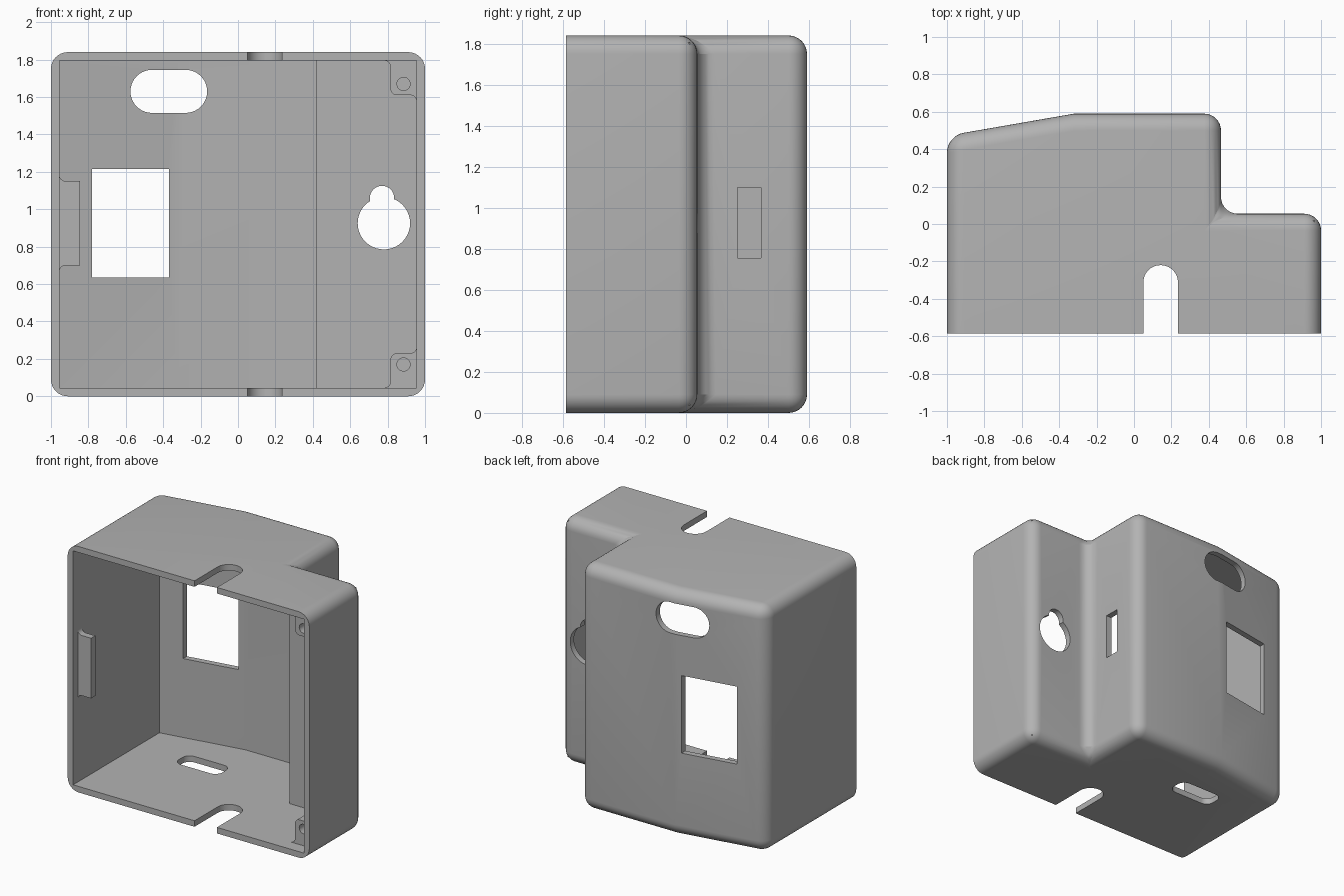
import bpy, bmesh, math
from mathutils import Vector

if "Cube" in bpy.data.objects:
    bpy.data.objects.remove(bpy.data.objects["Cube"], do_unlink=True)

HEIGHT, FRONT, WALL, FILLET = 1.84, -0.585, 0.045, 0.09

plastic = bpy.data.materials.new("grey_plastic")
plastic.use_nodes = True
grey = (0.45, 0.45, 0.45, 1)
plastic.diffuse_color = grey
plastic.node_tree.nodes["Principled BSDF"].inputs["Base Color"].default_value = grey


def rounded(corners, steps=10):
    """Outline from (u, v, radius) corners, each replaced by an arc."""
    out = []
    for i, (u, v, r) in enumerate(corners):
        p = Vector((u, v))
        if r == 0:
            out.append(p)
            continue
        a = (Vector(corners[i - 1][:2]) - p).normalized()
        b = (Vector(corners[(i + 1) % len(corners)][:2]) - p).normalized()
        half = a.angle(b) / 2
        centre = p + (a + b).normalized() * (r / math.sin(half))
        s = p + a * (r / math.tan(half)) - centre
        e = p + b * (r / math.tan(half)) - centre
        sweep = s.angle_signed(e)
        for k in range(steps + 1):
            t = -sweep * k / steps
            c, n = math.cos(t), math.sin(t)
            out.append(centre + Vector((s.x * c - s.y * n, s.x * n + s.y * c)))
    return out


def slab(u0, u1, v0, v1, r=0):
    return rounded([(u0, v0, r), (u1, v0, r), (u1, v1, r), (u0, v1, r)])


def disc(u, v, r):
    return slab(u - r, u + r, v - r, v + r, r)


def prism(name, outline, axis, lo, hi, bevel_rule=None):
    """Extrude an outline along an axis, optionally filleting chosen edges."""
    place = {"x": lambda p, t: (t, p[0], p[1]),
             "y": lambda p, t: (p[0], t, p[1]),
             "z": lambda p, t: (p[0], p[1], t)}[axis]
    bm = bmesh.new()
    face = bm.faces.new([bm.verts.new(place(p, lo)) for p in outline])
    bmesh.ops.remove_doubles(bm, verts=bm.verts[:], dist=1e-5)
    ext = bmesh.ops.extrude_face_region(bm, geom=bm.faces[:], use_keep_orig=True)
    shift = Vector(place((0, 0), hi - lo))
    bmesh.ops.translate(bm, vec=shift,
                        verts=[g for g in ext["geom"] if isinstance(g, bmesh.types.BMVert)])
    bmesh.ops.recalc_face_normals(bm, faces=bm.faces[:])
    if bevel_rule:
        bmesh.ops.bevel(bm, geom=[e for e in bm.edges if bevel_rule(e)], offset=FILLET,
                        offset_type="OFFSET", segments=8, profile=0.5, affect="EDGES")
    mesh = bpy.data.meshes.new(name)
    bm.to_mesh(mesh)
    bm.free()
    mesh.materials.append(plastic)
    obj = bpy.data.objects.new(name, mesh)
    bpy.context.collection.objects.link(obj)
    return obj


def activate(obj):
    bpy.ops.object.select_all(action="DESELECT")
    obj.select_set(True)
    bpy.context.view_layer.objects.active = obj


def cut(obj, outline, axis, lo, hi):
    cutter = prism("cutter", outline, axis, lo, hi)
    cutter.hide_render = True
    mod = obj.modifiers.new("cut", "BOOLEAN")
    mod.operation, mod.solver, mod.object = "DIFFERENCE", "EXACT", cutter
    activate(obj)
    bpy.ops.object.modifier_apply(modifier=mod.name)
    bpy.data.objects.remove(cutter, do_unlink=True)


def finish(obj):
    activate(obj)
    bpy.ops.object.shade_smooth_by_angle(angle=math.radians(25))


# Outer shell: stepped profile, filleted everywhere but the open front
def fillet_edge(e):
    at_front = any(v.co.y < FRONT + 0.01 for v in e.verts)
    both_front = all(v.co.y < FRONT + 0.01 for v in e.verts)
    upright = abs(e.verts[0].co.z - e.verts[1].co.z) > 1
    ridge = upright and abs(e.verts[0].co.x + 0.32) < 0.01
    return not (both_front or ridge)


housing = prism("housing", [(-1, FRONT), (1, FRONT), (1, 0.055), (0.465, 0.055),
                            (0.465, 0.59), (-0.32, 0.59), (-1, 0.472)],
                "z", 0, HEIGHT, fillet_edge)

# Cavity, open at the front
cut(housing, [(-0.955, -0.8), (0.955, -0.8), (0.955, 0.01), (0.42, 0.01),
              (0.42, 0.545), (-0.32, 0.545), (-0.955, 0.435)],
    "z", WALL, HEIGHT - WALL)

# Cable notch through top and bottom
cut(housing, rounded([(0.05, -0.8, 0), (0.235, -0.8, 0),
                      (0.235, -0.22, 0.092), (0.05, -0.22, 0.092)]), "z", -0.2, 2.1)
# Back openings: display window, button slot and hanging keyhole
cut(housing, slab(-0.78, -0.37, 0.635, 1.215), "y", 0.3, 0.8)
cut(housing, slab(-0.575, -0.165, 1.515, 1.745, 0.1149), "y", 0.3, 0.8)
cut(housing, disc(0.78, 0.925, 0.14), "y", -0.1, 0.2)
cut(housing, disc(0.77, 1.06, 0.065), "y", -0.1, 0.2)
# Slot in the side of the step, vent in the floor
cut(housing, slab(0.25, 0.365, 0.755, 1.10), "x", 0.38, 0.52)
cut(housing, slab(-0.60, -0.24, 0.10, 0.26, 0.06), "z", -0.1, 0.1)
finish(housing)

# Screw posts in the two right-hand corners
post = rounded([(0.965, 1.805, 0), (0.78, 1.805, 0), (0.78, 1.795, 0), (0.815, 1.795, 0.034),
                (0.815, 1.61, 0.035), (0.955, 1.61, 0.034), (0.955, 1.575, 0), (0.965, 1.575, 0)])
for name, flip in (("upper_screw_post", False), ("lower_screw_post", True)):
    outline = [(p[0], HEIGHT - p[1] if flip else p[1]) for p in post]
    obj = prism(name, outline, "y", -0.49, 0.02)
    cut(obj, disc(0.885, 0.17 if flip else 1.67, 0.035), "y", -0.6, -0.2)
    finish(obj)

# Catch on the opposite side wall, flared where it meets the wall
catch = prism("side_catch", rounded([
    (-0.965, 1.19, 0), (-0.955, 1.19, 0), (-0.955, 1.15, 0.034), (-0.845, 1.15, 0),
    (-0.845, 0.70, 0), (-0.955, 0.70, 0.034), (-0.955, 0.66, 0), (-0.965, 0.66, 0)]),
    "y", -0.53, -0.48)
finish(catch)
